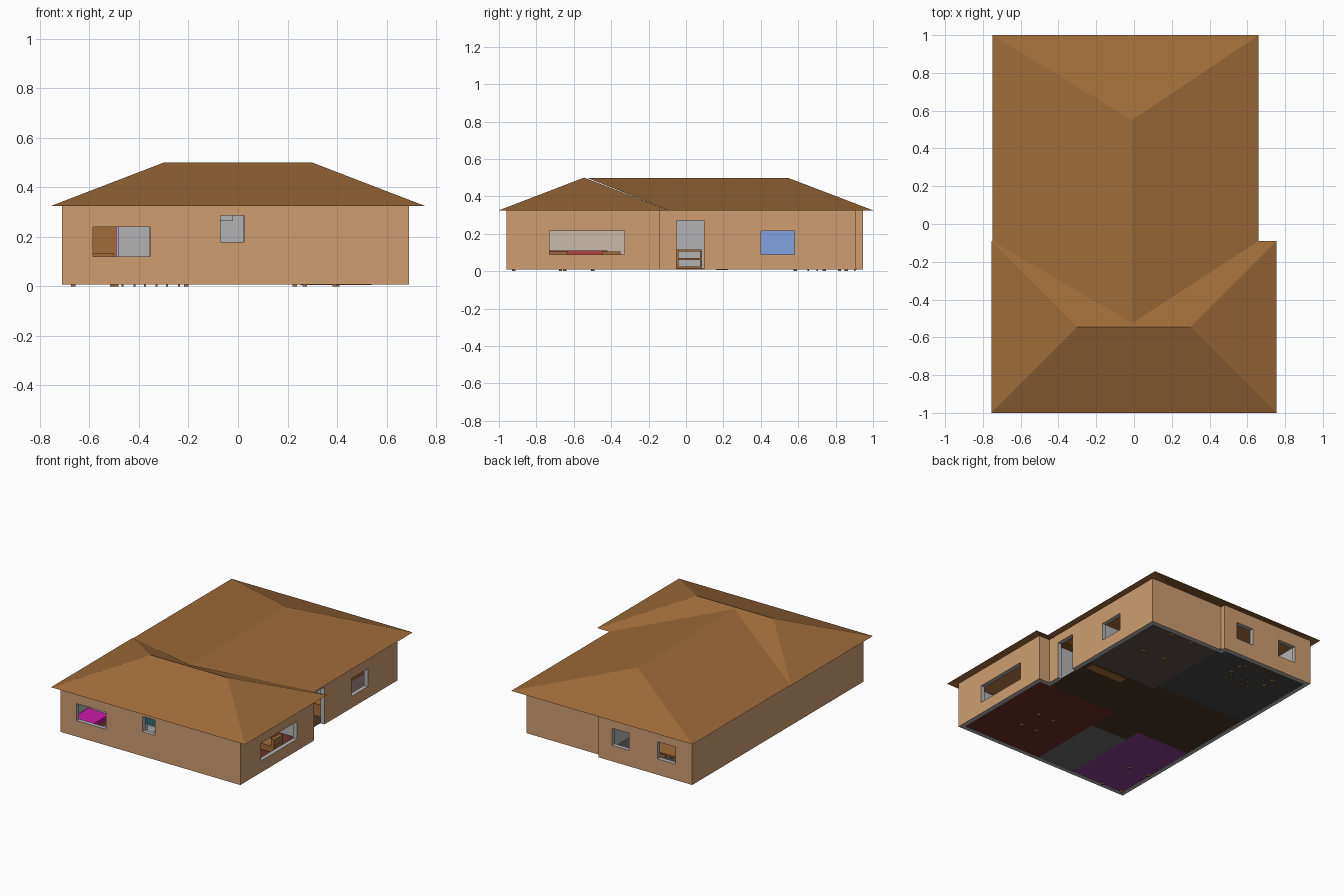
import bpy, bmesh
from mathutils import Vector


def mat(name, r, g, b):
    m = bpy.data.materials.new(name)
    m.diffuse_color = (r, g, b, 1)
    return m


TAN = mat("tan_render", .62, .34, .165)
ROOF = mat("roof_brown", .34, .145, .04)
GREY = mat("plaster_grey", .45, .45, .45)
WOOD = mat("wood", .36, .15, .04)
RED = mat("red", .45, .06, .05)
MAGENTA = mat("magenta", .6, .01, .4)
BLUE = mat("blue_paint", .22, .36, .75)
BEIGE = mat("beige_paint", .6, .5, .4)
TEAL = mat("teal_paint", .06, .3, .36)
PINK = mat("pink_paint", .55, .35, .6)
WHITE = mat("white", .8, .8, .8)
BASE, TOP = 0.008, 0.333


def mesh(name, verts, faces, *mats):
    me = bpy.data.meshes.new(name)
    me.from_pydata(verts, [], faces)
    for m in mats:
        me.materials.append(m)
    ob = bpy.data.objects.new(name, me)
    bpy.context.collection.objects.link(ob)
    return ob


def boxes(name, material, *dims):
    """One object from boxes given as (x0, x1, y0, y1, z0, z1)."""
    verts, faces = [], []
    for x0, x1, y0, y1, z0, z1 in dims:
        n = len(verts)
        verts += [(x, y, z) for z in (z0, z1) for x, y in ((x0, y0), (x1, y0), (x1, y1), (x0, y1))]
        faces += [(n + 3, n + 2, n + 1, n), (n + 4, n + 5, n + 6, n + 7)]
        faces += [(n + i, n + (i + 1) % 4, n + 4 + (i + 1) % 4, n + 4 + i) for i in range(4)]
    return mesh(name, verts, faces, material)


def legs(x0, x1, y0, y1, top, w=.018):
    return [(x, x + w, y, y + w, 0, top) for x in (x0, x1 - w) for y in (y0, y1 - w)]


# Outer walls: footprint ring, tan outside and grey inside
foot = [Vector(p) for p in ((-.71, -.96), (.69, -.96), (.69, -.14), (.605, -.14),
                            (.605, .91), (.02, .91), (.02, .945), (-.71, .945))]
n = len(foot)
inner = []
for i, p in enumerate(foot):
    a, b = (p - foot[i - 1]).normalized(), (foot[(i + 1) % n] - p).normalized()
    inner.append(p + .03 * (Vector((-a.y, a.x)) + Vector((-b.y, b.x))))
rings = [[(p.x, p.y, z) for p in loop] for loop in (foot, inner) for z in (BASE, TOP)]
faces = []
for lo, hi in ((0, 1), (1, 3), (3, 2), (2, 0)):
    for i in range(n):
        j = (i + 1) % n
        faces.append((lo * n + i, lo * n + j, hi * n + j, hi * n + i))
walls = mesh("outer_walls", sum(rings, []), faces, GREY, TAN)
for f in walls.data.polygons[:n]:
    f.material_index = 1

# Window and door openings
cut = boxes("opening_cutter", GREY,
            (-.585, -.355, -1, -.9, .12, .24), (-.07, .025, -1, -.9, .18, .287),
            (.64, .72, -.73, -.33, .09, .215), (.56, .64, -.05, .095, -.02, .27),
            (.56, .64, .40, .58, .09, .215),
            (-.58, -.44, .9, 1, .12, .24), (-.22, -.085, .9, 1, .12, .24))
cut.hide_render = True
cut.hide_viewport = True
mod = walls.modifiers.new("openings", "BOOLEAN")
mod.object = cut
mod.solver = "EXACT"

# Front hipped roof
e, r = .325, .5
mesh("front_roof", [(-.755, -1, e), (.755, -1, e), (.755, -.09, e), (-.755, -.09, e),
                    (-.3, -.545, r), (.3, -.545, r)],
     [(0, 1, 5, 4), (1, 2, 5), (2, 3, 4, 5), (3, 0, 4)], ROOF)

# Rear roof: hipped at the back, meeting the front roof in valleys
mesh("rear_roof", [(-.75, -.09, e), (.66, -.09, e), (.66, 1, e), (-.75, 1, e),
                   (-.01, -.525, r - .003), (-.01, .55, r - .003)],
     [(1, 2, 5, 4), (2, 3, 5), (3, 0, 4, 5)], ROOF)

# Room floors
for name, c, x0, x1, y0, y1 in (
        ("living_floor", (.15, .03, .025), .03, .66, -.93, -.17),
        ("bath_floor", (.14, .14, .14), -.26, .03, -.93, -.39),
        ("bedroom_floor", (.24, .05, .26), -.68, -.26, -.93, -.27),
        ("guest_floor", (.11, .075, .07), .03, .575, .24, .88),
        ("kitchen_floor", (.06, .06, .06), -.68, .03, .28, .915)):
    boxes(name, mat(name, *c), (x0, x1, y0, y1, .010, .014))
boxes("hall_floor", mat("hall_floor", .07, .035, .02),
      (-.68, -.26, -.27, .28, .010, .014), (-.26, .03, -.39, .28, .010, .014),
      (.03, .575, -.17, .24, .010, .014))

# Interior partitions with door gaps
t = .01
boxes("partitions", GREY,
      (.03 - t, .03 + t, -.93, -.3, .012, .33), (.03 - t, .03 + t, -.3, -.17, .26, .33),
      (.03, .66, -.17 - t, -.17 + t, .012, .33),
      (-.26 - t, -.26 + t, -.93, -.27, .012, .33),
      (-.26, -.12, -.39 - t, -.39 + t, .012, .33), (-.12, -.02, -.39 - t, -.39 + t, .265, .33),
      (-.68, -.48, -.27 - t, -.27 + t, .012, .33), (-.48, -.36, -.27 - t, -.27 + t, .26, .33),
      (-.36, -.26, -.27 - t, -.27 + t, .012, .33),
      (-.68, -.2, .28 - t, .28 + t, .012, .33), (-.2, -.08, .28 - t, .28 + t, .26, .33),
      (-.08, .03, .28 - t, .28 + t, .012, .33),
      (.03 - t, .03 + t, .24, .91, .012, .33),
      (.03, .1, .24 - t, .24 + t, .012, .33), (.1, .22, .24 - t, .24 + t, .26, .33),
      (.22, .575, .24 - t, .24 + t, .012, .33))

# Painted room walls
boxes("guest_paint", BLUE, (.04, .044, .25, .88, .014, .32))
boxes("living_paint", BEIGE, (.04, .044, -.93, -.3, .014, .32))
boxes("bath_paint", TEAL, (-.25, -.246, -.93, -.4, .014, .32))
boxes("bedroom_paint", PINK, (-.68, -.48, -.284, -.28, .014, .32))


# Beds: wooden frame with legs and headboard, mattress, pillow
def bed(name, x0, x1, y0, y1, cover):
    boxes(name + "_frame", WOOD, *legs(x0, x1, y0, y1, .05), (x0, x1, y0, y1, .04, .06),
          (x0, x1, y1 - .012, y1, .04, .135))
    boxes(name + "_mattress", cover, (x0 + .005, x1 - .005, y0 + .005, y1 - .015, .06, .09))
    boxes(name + "_pillow", WHITE, (x0 + .03, x1 - .03, y1 - .07, y1 - .02, .09, .102))


bed("main_bed", -.675, -.5, -.93, -.64, MAGENTA)
bed("guest_bed", .22, .41, .575, .865, BLUE)

# Wardrobe and hall furniture
boxes("wardrobe", WOOD, (-.6, -.49, -.36, -.29, .014, .25))
boxes("sideboard", WOOD, (.25, .54, .16, .225, .005, .1))
boxes("hall_shelf", WOOD, (-.01, .05, -.05, -.04, .014, .115), (-.01, .05, .075, .085, .014, .115),
      *[(-.01, .05, -.05, .085, z, z + .01) for z in (.014, .06, .105)])

# Dining table with chairs
boxes("dining_table", WOOD, *legs(-.5, -.2, .73, .83, .1), (-.51, -.19, .72, .84, .1, .112))
for i, x in enumerate((-.47, -.38, -.29)):
    for side, y in (("front", .65), ("back", .85)):
        back = y if side == "front" else y + .048
        boxes(f"chair_{side}_{i}", WOOD, *legs(x, x + .055, y, y + .055, .06, .008),
              (x, x + .055, y, y + .055, .06, .068), (x, x + .055, back, back + .007, .068, .14))

# Living room: sofa, armchairs, low table
boxes("sofa", RED, (.06, .17, -.75, -.42, .014, .06), (.06, .085, -.75, -.42, .06, .11),
      (.06, .17, -.775, -.75, .014, .085), (.06, .17, -.42, -.395, .014, .085))
for name, y in (("left_armchair", -.73), ("right_armchair", -.45)):
    boxes(name, WOOD, (.48, .59, y, y + .1, .014, .055), (.57, .595, y, y + .1, .055, .105))
boxes("coffee_table", WOOD, *legs(.26, .4, -.68, -.49, .05), (.25, .41, -.69, -.48, .05, .06))

# Bath tub
boxes("bath_tub", WHITE, (-.24, -.13, -.92, -.67, .014, .03), (-.24, -.228, -.92, -.67, .03, .08),
      (-.142, -.13, -.92, -.67, .03, .08), (-.24, -.13, -.92, -.908, .03, .08),
      (-.24, -.13, -.682, -.67, .03, .08))
